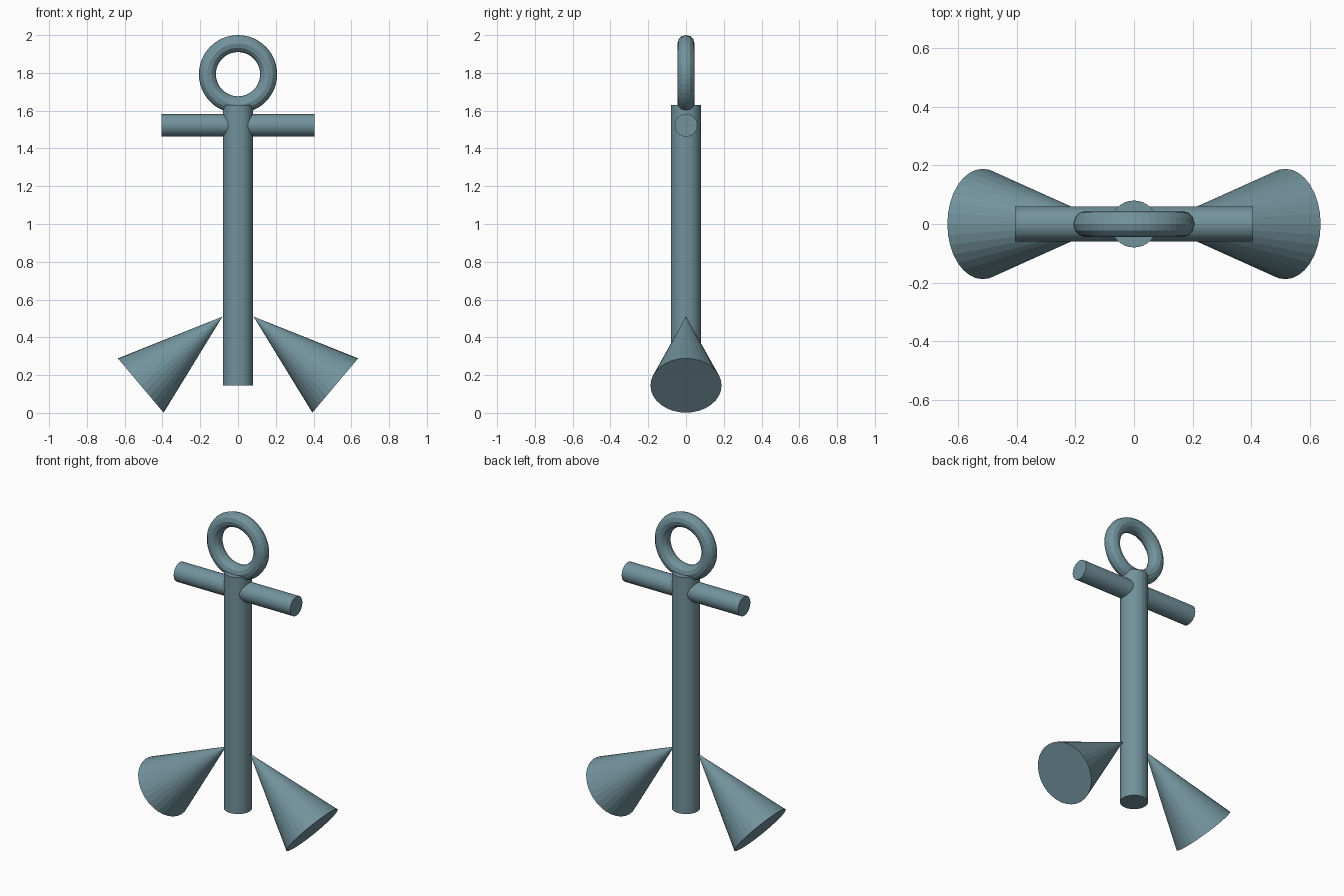
import bpy
import math
from mathutils import Vector

if "Cube" in bpy.data.objects:
    bpy.data.objects.remove(bpy.data.objects["Cube"])

steel = bpy.data.materials.new("blue_grey_steel")
steel.diffuse_color = (0.17, 0.29, 0.335, 1)
steel.use_nodes = True
steel.node_tree.nodes["Principled BSDF"].inputs["Base Color"].default_value = steel.diffuse_color


def finish(name):
    ob = bpy.context.object
    ob.name = name
    ob.data.materials.append(steel)
    return ob


# Upright shank
bpy.ops.mesh.primitive_cylinder_add(vertices=32, radius=0.08, depth=1.485,
                                    location=(0, 0, 0.8875))
finish("shank")

# Horizontal crossbar
bpy.ops.mesh.primitive_cylinder_add(vertices=32, radius=0.06, depth=0.81,
                                    location=(0, 0, 1.522),
                                    rotation=(0, math.pi / 2, 0))
finish("crossbar")

# Ring at the top, facing front
bpy.ops.mesh.primitive_torus_add(major_segments=48, minor_segments=12,
                                 major_radius=0.162, minor_radius=0.045,
                                 location=(0, 0, 1.793),
                                 rotation=(math.pi / 2, 0, 0))
finish("ring")

# Conical flukes, tips touching the shank and bases facing down and outwards
for side, label in ((-1, "left"), (1, "right")):
    tip = Vector((side * 0.082, 0, 0.51))
    base = Vector((side * 0.515, 0, 0.145))
    axis = tip - base
    bpy.ops.mesh.primitive_cone_add(vertices=32, radius1=0.188, radius2=0,
                                    depth=axis.length,
                                    location=(tip + base) / 2,
                                    rotation=(0, math.atan2(axis.x, axis.z), 0))
    finish(label + "_fluke")
